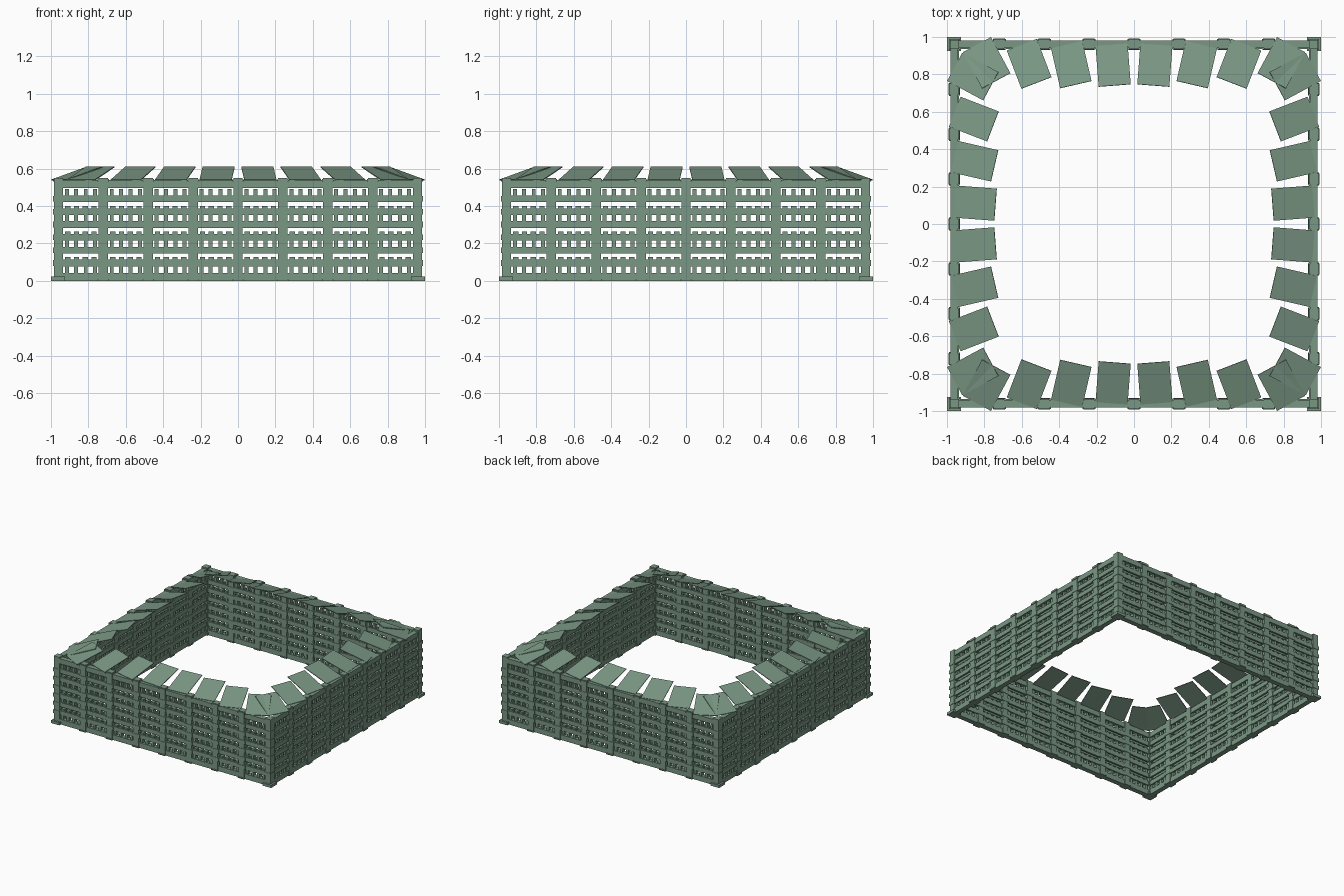
import bpy, bmesh, math
from mathutils import Matrix, Vector

if "Cube" in bpy.data.objects:
    bpy.data.objects.remove(bpy.data.objects["Cube"])

mat = bpy.data.materials.new("weathered green")
mat.diffuse_color = (0.195, 0.31, 0.23, 1)
mat.use_nodes = True
mat.node_tree.nodes["Principled BSDF"].inputs["Base Color"].default_value = mat.diffuse_color


def box(bm, x0, x1, y0, y1, z0, z1):
    m = Matrix.Translation(((x0+x1)/2, (y0+y1)/2, (z0+z1)/2)) @ Matrix.Diagonal((x1-x0, y1-y0, z1-z0, 1))
    bmesh.ops.create_cube(bm, size=1, matrix=m)


def finish(bm, name):
    """Make one object from a front-side mesh, repeated on all four sides."""
    geom = bm.verts[:] + bm.edges[:] + bm.faces[:]
    for k in (1, 2, 3):
        d = bmesh.ops.duplicate(bm, geom=geom)
        vs = [g for g in d["geom"] if isinstance(g, bmesh.types.BMVert)]
        bmesh.ops.rotate(bm, verts=vs, cent=(0, 0, 0), matrix=Matrix.Rotation(k*math.pi/2, 3, 'Z'))
    me = bpy.data.meshes.new(name)
    bm.to_mesh(me)
    bm.free()
    me.materials.append(mat)
    bpy.context.collection.objects.link(bpy.data.objects.new(name, me))


PITCH, BAY = 0.0687, 0.24

# posts between the bays, with small feet and caps
bm = bmesh.new()
for i in range(-3, 4):
    x = i*BAY
    box(bm, x-0.025, x+0.025, -0.985, -0.935, 0, 0.55)
    box(bm, x-0.03, x+0.03, -0.993, -0.93, 0, 0.008)
    box(bm, x-0.03, x+0.03, -0.99, -0.94, 0.53, 0.545)
finish(bm, "wall_posts")

# corner posts with square foot plates
bm = bmesh.new()
box(bm, -0.985, -0.935, -0.985, -0.935, 0, 0.55)
box(bm, -1.0, -0.925, -1.0, -0.925, 0, 0.022)
finish(bm, "corner_posts")

# base beam and top rail
bm = bmesh.new()
box(bm, -0.94, 0.94, -0.98, -0.94, 0, 0.042)
box(bm, -0.94, 0.94, -0.98, -0.94, 0.497, 0.538)
finish(bm, "base_and_top_rails")

# horizontal slats on the outer and inner wall face
bm = bmesh.new()
for r in range(1, 7):
    zc = 0.061 + (r-0.5)*PITCH
    for y0, y1 in ((-0.982, -0.968), (-0.95, -0.936)):
        box(bm, -0.95, 0.95, y0, y1, zc-0.018, zc+0.018)
finish(bm, "wall_slats")

# spacer blocks in each gap: tall ones, and low ones in alternate rows
bm = bmesh.new()
for r in range(7):
    zc = 0.061 + r*PITCH
    for b in range(8):
        xb = (b-3.5)*BAY
        if r % 2 == 0:
            for o in (-0.075, -0.026, 0.026, 0.075):
                box(bm, xb+o-0.0105, xb+o+0.0105, -0.975, -0.943, zc-0.018, zc+0.018)
        else:
            for o in (-0.07, -0.0235, 0.0235, 0.07):
                box(bm, xb+o-0.014, xb+o+0.014, -0.975, -0.943, zc-0.018, zc-0.003)
finish(bm, "spacer_blocks")

# collars where the slats wrap the posts
bm = bmesh.new()
for r in range(1, 7, 1):
    zc = 0.061 + (r-0.5)*PITCH
    for i in range(-3, 4):
        box(bm, i*BAY-0.035, i*BAY+0.035, -0.988, -0.932, zc-0.015, zc+0.015)
    box(bm, -0.988, -0.93, -0.988, -0.93, zc-0.015, zc+0.015)
finish(bm, "post_collars")

# tilted roof panels, fanned toward the middle
bm = bmesh.new()
W, L, RISE = 0.172, 0.218, 0.07
for b in range(8):
    x = (b-3.5)*BAY
    turn = Matrix.Rotation(math.atan2(x, 1.56), 4, 'Z')
    tilt = Matrix.Rotation(math.atan2(RISE, L), 4, 'X')
    plate = Matrix.Translation((0, math.hypot(L, RISE)/2, 0)) @ Matrix.Diagonal((W, math.hypot(L, RISE), 0.005, 1))
    bmesh.ops.create_cube(bm, size=1, matrix=Matrix.Translation((x, -0.958, 0.539)) @ turn @ tilt @ plate)
finish(bm, "roof_panels")
